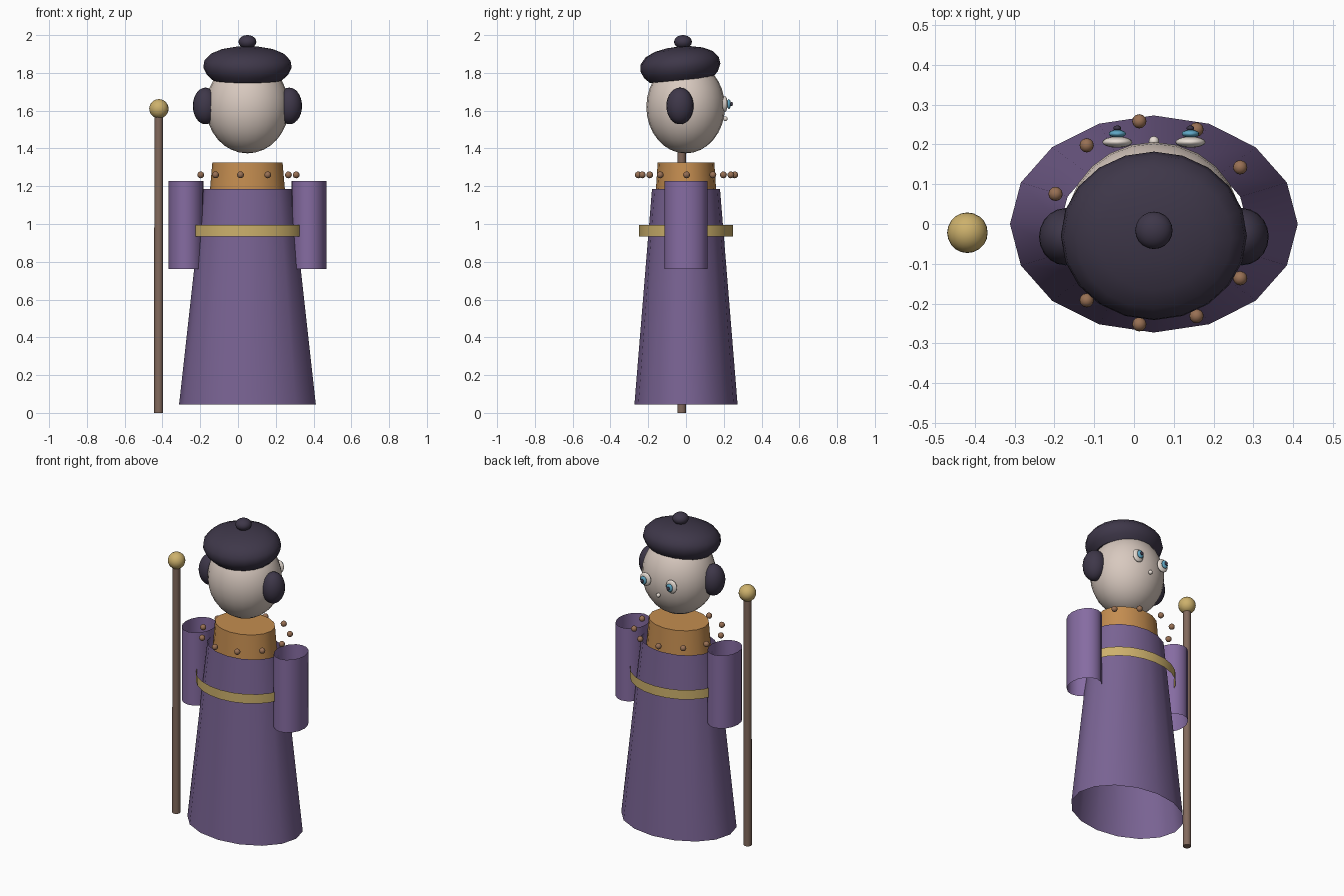
import bpy, bmesh, math
from mathutils import Matrix, Vector

if "Cube" in bpy.data.objects:
    bpy.data.objects.remove(bpy.data.objects["Cube"])

CX = 0.05  # body axis


def material(name, rgb):
    m = bpy.data.materials.new(name)
    lin = [(c / 255 / 12.92) if c < 10 else ((c / 255 + 0.055) / 1.055) ** 2.4 for c in rgb]
    m.diffuse_color = (*lin, 1)
    m.use_nodes = True
    m.node_tree.nodes["Principled BSDF"].inputs["Base Color"].default_value = m.diffuse_color
    return m


SKIN = material("pale skin", (216, 201, 191))
DARK = material("dark felt", (62, 55, 73))
ROBE = material("robe purple", (121, 99, 147))
SLEEVE = material("sleeve purple", (134, 108, 162))
COLLAR = material("collar orange", (196, 141, 80))
GOLD = material("gold", (205, 177, 108))
WOOD = material("staff wood", (130, 105, 92))
BEAD = material("bead brown", (152, 112, 84))
BLUE = material("eye blue", (96, 168, 198))
WHITE = material("eye white", (234, 224, 215))


def finish(bm, name, mat, angle=40):
    me = bpy.data.meshes.new(name)
    bm.to_mesh(me)
    bm.free()
    ob = bpy.data.objects.new(name, me)
    bpy.context.collection.objects.link(ob)
    me.materials.append(mat)
    bpy.ops.object.select_all(action='DESELECT')
    ob.select_set(True)
    bpy.context.view_layer.objects.active = ob
    bpy.ops.object.shade_smooth_by_angle(angle=math.radians(angle))
    return ob


def ball(name, mat, centre, radii, segs=20, rings=14):
    bm = bmesh.new()
    bmesh.ops.create_uvsphere(bm, u_segments=segs, v_segments=rings, radius=1)
    bm.transform(Matrix.Translation(centre) @ Matrix.Diagonal((*radii, 1)))
    return finish(bm, name, mat, 60)


def lathe(name, mat, profile, centre, segs=16, cap_top=False, cap_bottom=False, tilt=0):
    """Elliptical rings from (rx, ry, z) rows, open unless capped."""
    bm = bmesh.new()
    rings = []
    for rx, ry, z in profile:
        rings.append([bm.verts.new((rx * math.cos(a), ry * math.sin(a), z))
                      for a in (2 * math.pi * i / segs for i in range(segs))])
    for lo, hi in zip(rings, rings[1:]):
        for i in range(segs):
            j = (i + 1) % segs
            bm.faces.new((lo[i], lo[j], hi[j], hi[i]))
    if cap_top:
        bm.faces.new(rings[-1])
    if cap_bottom:
        bm.faces.new(rings[0][::-1])
    bm.transform(Matrix.Translation(centre) @ Matrix.Rotation(tilt, 4, 'X'))
    return finish(bm, name, mat)


# Robe, collar and sash
lathe("robe", ROBE, [(0.362, 0.273, 0.045), (0.235, 0.18, 1.185)], (CX, 0, 0))
lathe("collar", COLLAR, [(0.203, 0.163, 1.13), (0.186, 0.15, 1.325)], (CX, 0, 0), cap_top=True)
lathe("sash", GOLD, [(0.30, 0.25, 0.935), (0.30, 0.25, 0.995)], (CX, 0, 0), segs=24)

# Sleeves, open tubes
for side, label in ((-1, "left"), (1, "right")):
    lathe(label + "_sleeve", SLEEVE, [(0.093, 0.115, 0.762), (0.093, 0.115, 1.228)],
          (CX + side * 0.325, 0, 0), segs=16)

# Necklace beads
for i in range(11):
    a = 2 * math.pi * i / 11
    ball("bead", BEAD, (CX + 0.258 * math.cos(a), 0.003 + 0.258 * math.sin(a), 1.26),
         (0.018,) * 3, 12, 8)

# Head and nose
ball("head", SKIN, (CX, -0.002, 1.62), (0.22, 0.208, 0.246), 24, 16)
ball("nose", WHITE, (CX, 0.208, 1.557), (0.013, 0.013, 0.013), 12, 8)

# Ear puffs and eyes (the face looks towards +y)
for side, label in ((-1, "left"), (1, "right")):
    ball(label + "_ear_puff", DARK, (CX + side * 0.222, -0.032, 1.625), (0.067, 0.072, 0.097))
    x = CX + side * 0.092
    ball(label + "_eye", WHITE, (x, 0.206, 1.635), (0.038, 0.014, 0.042), 16, 10)
    ball(label + "_iris", BLUE, (x, 0.227, 1.635), (0.022, 0.010, 0.026), 14, 8)
    ball(label + "_pupil", DARK, (x, 0.241, 1.635), (0.010, 0.007, 0.012), 10, 6)

# Soft cap, tilted, with a knob
cap = [(0.185, -0.078), (0.215, -0.05), (0.234, -0.012), (0.228, 0.025),
       (0.195, 0.06), (0.14, 0.083), (0.07, 0.096), (0.015, 0.099)]
lathe("cap", DARK, [(r, r * 0.91, z) for r, z in cap], (CX, -0.031, 1.84), segs=20,
      cap_top=True, cap_bottom=True, tilt=math.radians(5.5))
ball("cap_knob", DARK, (CX, -0.016, 1.964), (0.047, 0.047, 0.036))

# Staff with ball finial
lathe("staff", WOOD, [(0.024, 0.024, 0), (0.023, 0.023, 1.59)], (-0.42, -0.023, 0), segs=10,
      cap_top=True, cap_bottom=True)
ball("staff_finial", GOLD, (-0.419, -0.022, 1.61), (0.051,) * 3)
